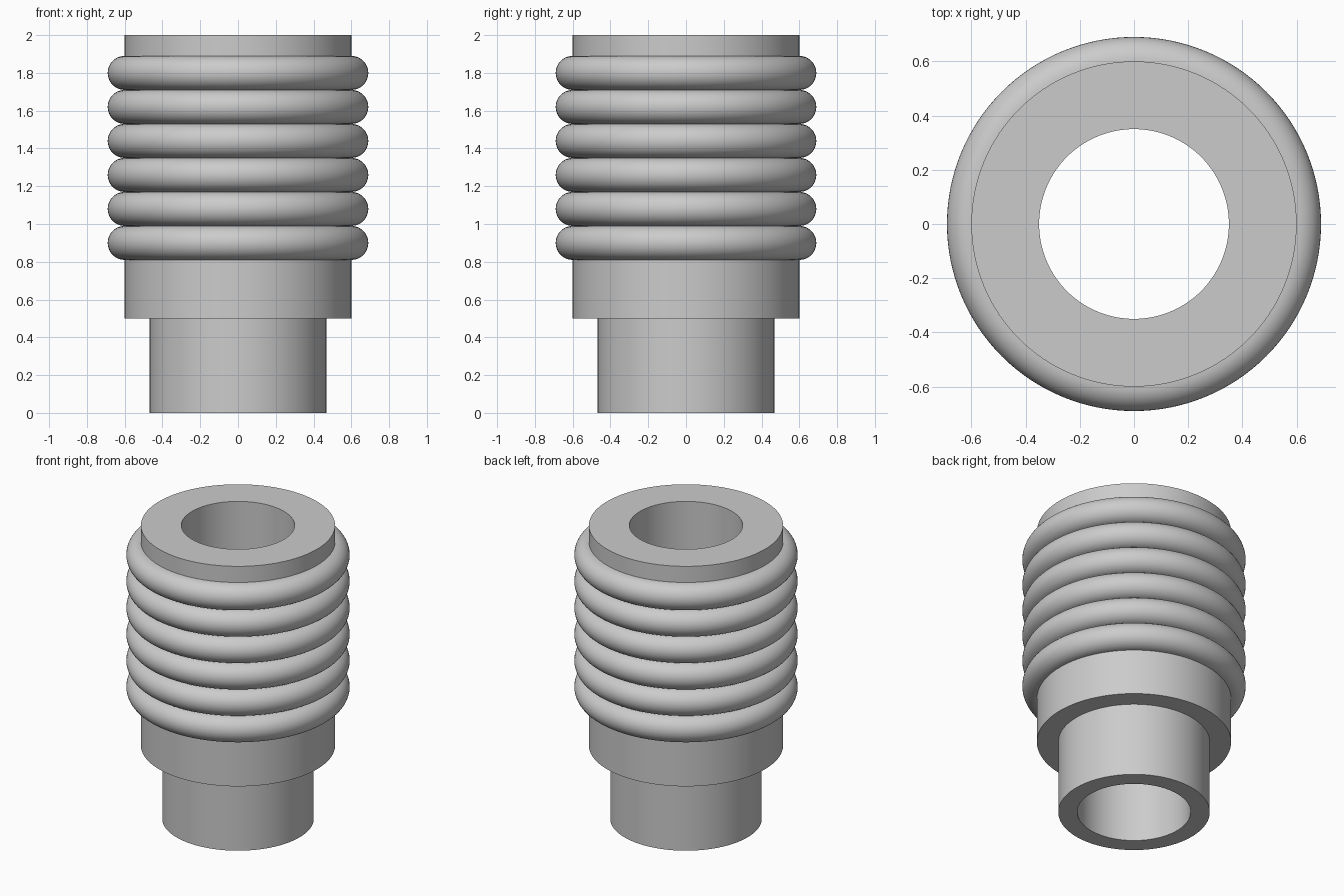
import bpy
import bmesh
from math import pi, sin, cos

cube = bpy.data.objects.get("Cube")
if cube:
    bpy.data.objects.remove(cube, do_unlink=True)

BORE, NECK, BODY = 0.35, 0.468, 0.6
SHOULDER_Z, TOP_Z = 0.5, 2.0
RINGS, RING_R, FIRST_Z = 6, 0.09, 0.9
ARC_STEPS, SEGMENTS = 20, 128

grey = bpy.data.materials.new("plain grey")
grey.use_nodes = True
colour = (0.6, 0.6, 0.6, 1)
grey.diffuse_color = colour
grey.node_tree.nodes["Principled BSDF"].inputs["Base Color"].default_value = colour

# Half section: bore, neck and shoulder
profile = [(BORE, TOP_Z), (BORE, 0), (NECK, 0), (NECK, SHOULDER_Z), (BODY, SHOULDER_Z)]

# Half section: stacked half-round rings, neighbours sharing a groove point
for ring in range(RINGS):
    z = FIRST_Z + 2 * RING_R * ring
    for step in range(1 if ring else 0, ARC_STEPS + 1):
        a = pi * (step / ARC_STEPS - 0.5)
        profile.append((BODY + RING_R * cos(a), z + RING_R * sin(a)))

# Top collar
profile.append((BODY, TOP_Z))

# Turn the closed section around the axis
bm = bmesh.new()
verts = [bm.verts.new((r, 0, z)) for r, z in profile]
edges = [bm.edges.new((v, verts[i - 1])) for i, v in enumerate(verts)]
bmesh.ops.spin(bm, geom=verts + edges, cent=(0, 0, 0), axis=(0, 0, 1),
               angle=2 * pi, steps=SEGMENTS, use_merge=True)
bmesh.ops.remove_doubles(bm, verts=bm.verts, dist=0.0001)
bmesh.ops.recalc_face_normals(bm, faces=bm.faces)
mesh = bpy.data.meshes.new("ribbed_sleeve")
bm.to_mesh(mesh)
bm.free()

sleeve = bpy.data.objects.new("ribbed_sleeve", mesh)
bpy.context.collection.objects.link(sleeve)
mesh.materials.append(grey)

# Smooth curved walls, keep rims and grooves crisp
bpy.ops.object.select_all(action="DESELECT")
sleeve.select_set(True)
bpy.context.view_layer.objects.active = sleeve
bpy.ops.object.shade_smooth_by_angle(angle=pi / 6)
